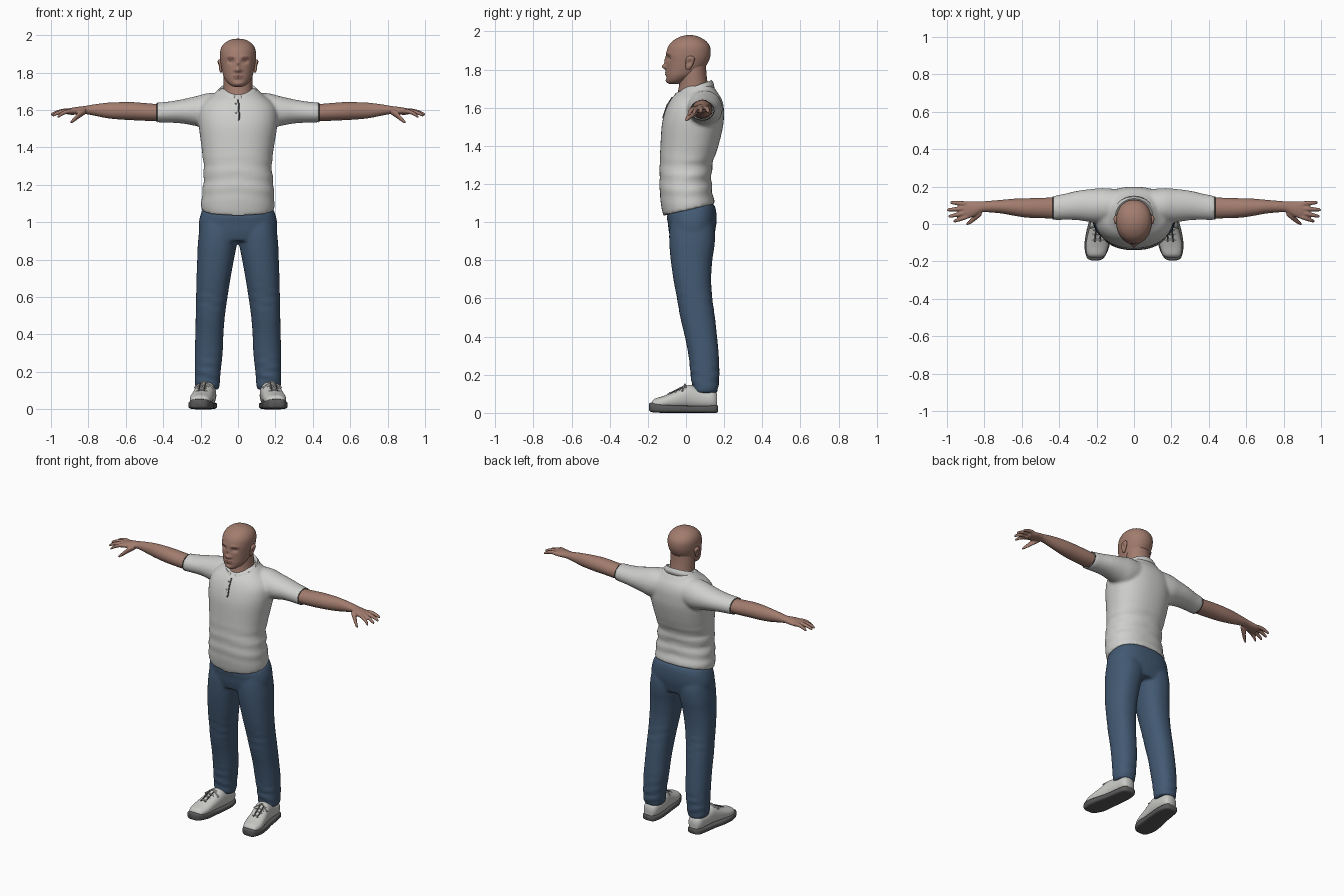
import bpy, bmesh, math
from mathutils import Vector

COLOURS = {
    "skin": (0.36, 0.20, 0.155), "lip": (0.26, 0.12, 0.10), "eye_dark": (0.05, 0.03, 0.025),
    "shirt_grey": (0.62, 0.62, 0.61), "seam_dark": (0.10, 0.10, 0.10), "denim": (0.055, 0.10, 0.17),
    "shoe_white": (0.58, 0.58, 0.56), "sole_grey": (0.10, 0.10, 0.10)}
MATS = {}
for key, rgb in COLOURS.items():
    MATS[key] = bpy.data.materials.new(key)
    MATS[key].diffuse_color = (*rgb, 1)


def catmull(rows, steps):
    """Smoothly interpolate rows of numbers."""
    rows = [tuple(r) + (0,) * (6 - len(r)) for r in rows]
    out = []
    for i in range(len(rows) - 1):
        q = [rows[max(i - 1, 0)], rows[i], rows[i + 1], rows[min(i + 2, len(rows) - 1)]]
        for s in range(steps):
            t = s / steps
            out.append([0.5 * (2 * b + (c - a) * t + (2 * a - 5 * b + 4 * c - d) * t * t
                               + (3 * b - a - 3 * c + d) * t ** 3) for a, b, c, d in zip(*q)])
    return out + [list(rows[-1])]


def loft(bm, axis, rows, n=32, p=2.0, steps=4, mirror=False):
    """Rows: (position, lo1, hi1, lo2, hi2, tilt) of superellipse sections along an axis."""
    for sign in ((1, -1) if mirror else (1,)):
        rings = []
        for t, a0, a1, b0, b1, tilt in catmull(rows, steps):
            ring = []
            for k in range(n):
                w = 2 * math.pi * k / n
                c, s = math.cos(w), math.sin(w)
                da = (a1 - a0) / 2 * math.copysign(abs(c) ** (2 / p), c)
                db = (b1 - b0) / 2 * math.copysign(abs(s) ** (2 / p), s)
                a, b, h = (a0 + a1) / 2 + da, (b0 + b1) / 2 + db, t + tilt * db
                co = {"z": (a, b, h), "x": (h, a, b), "y": (a, h, b)}[axis]
                ring.append(bm.verts.new((co[0] * sign, co[1], co[2])))
            rings.append(ring)
        for r0, r1 in zip(rings, rings[1:]):
            for k in range(n):
                bm.faces.new((r0[k], r0[(k + 1) % n], r1[(k + 1) % n], r1[k]))
        bm.faces.new(rings[0])
        bm.faces.new(rings[-1])


def finish(bm, name, mats, voxel=0, smooth=0, angle=60):
    bmesh.ops.recalc_face_normals(bm, faces=bm.faces)
    me = bpy.data.meshes.new(name)
    bm.to_mesh(me)
    bm.free()
    ob = bpy.data.objects.new(name, me)
    bpy.context.collection.objects.link(ob)
    for m in mats:
        me.materials.append(MATS[m])
    if voxel:
        r = ob.modifiers.new("merge", 'REMESH')
        r.mode, r.voxel_size, r.use_smooth_shade = 'VOXEL', voxel, True
        s = ob.modifiers.new("soften", 'SMOOTH')
        s.factor, s.iterations = 0.5, smooth
    else:
        bpy.ops.object.select_all(action='DESELECT')
        ob.select_set(True)
        bpy.context.view_layer.objects.active = ob
        bpy.ops.object.shade_smooth_by_angle(angle=math.radians(angle))
    return ob


def ball(bm, centre, size):
    vs = bmesh.ops.create_uvsphere(bm, u_segments=16, v_segments=10, radius=1)["verts"]
    for v in vs:
        v.co = Vector([c + s * q for c, s, q in zip(centre, size, v.co)])


def tube(name, paths, radius, mat):
    cu = bpy.data.curves.new(name, 'CURVE')
    cu.dimensions, cu.bevel_depth, cu.bevel_resolution = '3D', radius, 2
    cu.use_fill_caps = True
    for pts in paths:
        sp = cu.splines.new('POLY')
        sp.points.add(len(pts) - 1)
        for q, co in zip(sp.points, pts):
            q.co = (*co, 1)
    cu.materials.append(MATS[mat])
    ob = bpy.data.objects.new(name, cu)
    bpy.context.collection.objects.link(ob)


# Shirt: torso and sleeves merged, with soft folds at the waist
bm = bmesh.new()
loft(bm, "z", [(1.065, -.193, .193, -.118, .150, .23), (1.10, -.198, .196, -.128, .146, .2),
               (1.15, -.192, .192, -.136, .137, .1), (1.20, -.186, .190, -.139, .134),
               (1.30, -.184, .180, -.138, .138), (1.40, -.195, .192, -.134, .170),
               (1.50, -.208, .208, -.128, .194), (1.56, -.212, .212, -.116, .199),
               (1.61, -.205, .205, -.098, .197), (1.65, -.175, .175, -.075, .185),
               (1.68, -.135, .135, -.045, .165), (1.715, -.10, .10, -.005, .142)], n=48, p=2.25)
loft(bm, "x", [(.08, .01, .185, 1.51, 1.69), (.16, .005, .192, 1.50, 1.69), (.22, .008, .188, 1.513, 1.675),
               (.30, .020, .178, 1.528, 1.657), (.37, .022, .162, 1.532, 1.645),
               (.432, .020, .150, 1.532, 1.640)], mirror=True)
for v in bm.verts:
    if abs(v.co.x) < .23 and 1.09 < v.co.z < 1.38:
        fade = math.sin((v.co.z - 1.09) / .29 * math.pi) * (1 if v.co.y > 0 else .5)
        wave = math.sin(v.co.z * 75 + 9 * abs(v.co.x) + 3 * v.co.x)
        v.co.xy *= 1 + .035 * fade * wave
finish(bm, "shirt", ["shirt_grey"], .009, 5)

# Collar: folded band, open at the front with two points
bm = bmesh.new()
cols, N = [], 40
for i in range(N + 1):
    w = math.radians(10 + 340 * i / N)
    s, f = math.sin(w), (1 + math.cos(w)) / 2      # f = 1 at the front
    top = 1.742 - .068 * f
    drop = .035 + .012 * f ** 6
    prof = [(.085, .085, top - .03), (.092, .090, top - .004), (.099, .095, top),
            (.110, .102, top - .014), (.122 + .03 * f ** 8, .106 + .012 * f ** 4, top - drop)]
    cols.append([bm.verts.new((a * s, .040 - b * math.cos(w), z)) for a, b, z in prof])
for c0, c1 in zip(cols, cols[1:]):
    for k in range(4):
        bm.faces.new((c0[k], c0[k + 1], c1[k + 1], c1[k]))
collar = finish(bm, "collar", ["shirt_grey"])
sol = collar.modifiers.new("thickness", 'SOLIDIFY')
sol.thickness, sol.offset = .006, 0

# Placket line and buttons, sleeve and hem seams
tube("placket_seam", [[(.002, -.072, 1.655), (.004, -.100, 1.61), (.007, -.117, 1.56), (.002, -.120, 1.545)]],
     .004, "seam_dark")
bm = bmesh.new()
for z, y in ((1.635, -.086), (1.585, -.108)):
    ball(bm, (-.010, y, z), (.005, .004, .005))
finish(bm, "buttons", ["shoe_white"])
tube("sleeve_seams", [[(s * .432, .085 + .0615 * math.cos(a), 1.586 + .0505 * math.sin(a))
                       for a in [k * math.pi / 16 for k in range(33)]] for s in (1, -1)], .0025, "seam_dark")

# Trousers: hips and legs merged
bm = bmesh.new()
loft(bm, "z", [(.90, -.19, .19, -.078, .140), (.95, -.208, .208, -.090, .152), (1.0, -.209, .209, -.096, .160),
               (1.04, -.200, .200, -.100, .158, .15), (1.07, -.188, .188, -.100, .146, .23)], n=48, p=2.4)
loft(bm, "z", [(.105, .105, .222, .040, .162), (.13, .098, .230, .034, .168), (.20, .093, .231, .025, .174),
               (.30, .082, .231, .013, .172), (.40, .078, .228, -.006, .163), (.50, .070, .226, -.030, .152),
               (.60, .056, .224, -.047, .138), (.70, .040, .222, -.066, .132), (.80, .022, .218, -.080, .138),
               (.88, .006, .215, -.087, .150), (.95, -.005, .208, -.088, .152), (1.0, .01, .20, -.08, .14)],
     n=36, p=2.25, mirror=True)
for v in bm.verts:                                  # creases at the cuffs and knees
    f = math.exp(-((v.co.z - .18) / .09) ** 2) + .5 * math.exp(-((v.co.z - .58) / .07) ** 2)
    v.co.y += .004 * f * math.sin(v.co.z * 110 + v.co.x * 25)
finish(bm, "trousers", ["denim"], .009, 4)

# Arms with palms, fingers and thumbs
bm = bmesh.new()
loft(bm, "x", [(.38, .030, .140, 1.542, 1.630), (.46, .030, .141, 1.541, 1.634), (.56, .033, .138, 1.545, 1.642),
               (.63, .042, .136, 1.549, 1.642), (.70, .055, .130, 1.556, 1.639), (.77, .062, .124, 1.570, 1.630),
               (.815, .062, .121, 1.578, 1.622), (.85, .042, .122, 1.576, 1.618), (.89, .030, .122, 1.574, 1.612),
               (.915, .038, .115, 1.577, 1.605)], n=24, mirror=True)
for x, y, z, y0 in ((.982, .115, 1.578, .108), (1.0, .075, 1.575, .086), (.992, .040, 1.570, .063), (.965, .014, 1.562, .042)):
    rows = []
    for t, r in ((0, .0125), (.35, .0125), (.7, .011), (.93, .009), (1, .005)):
        cx, cy, cz = .885 + (x - .885) * t, y0 + (y - y0) * t, 1.594 + (z - 1.594) * t + .010 * math.sin(t * 3.14)
        rows.append((cx, cy - r, cy + r, cz - r, cz + r))
    loft(bm, "x", rows, n=12, mirror=True)
loft(bm, "x", [(.815, .045, .085, 1.578, 1.610), (.845, .020, .062, 1.558, 1.598), (.868, .004, .034, 1.542, 1.572),
               (.888, -.006, .014, 1.529, 1.550), (.896, -.006, .006, 1.528, 1.540)], n=14, mirror=True)
finish(bm, "arms_and_hands", ["skin"], .005, 2)

# Neck
bm = bmesh.new()
loft(bm, "z", [(1.62, -.09, .09, -.060, .13), (1.67, -.083, .083, -.046, .125), (1.72, -.078, .078, -.036, .115),
               (1.77, -.077, .077, -.034, .108), (1.82, -.075, .075, -.03, .105)])
finish(bm, "neck", ["skin"])

# Head: smooth loft with a face shaped by soft pushes (x, z, width, height, push)
bm = bmesh.new()
loft(bm, "z", [(1.724, -.018, .018, -.080, -.045), (1.730, -.036, .036, -.094, -.025), (1.745, -.055, .055, -.102, .01),
               (1.77, -.073, .073, -.104, .055), (1.80, -.083, .083, -.104, .090), (1.84, -.091, .091, -.104, .117),
               (1.88, -.096, .096, -.104, .129), (1.92, -.094, .094, -.094, .126), (1.95, -.079, .079, -.070, .105),
               (1.97, -.053, .053, -.037, .072), (1.979, -.026, .026, -.008, .044), (1.981, -.006, .006, .010, .024)],
     n=96, p=2.1, steps=6)
PUSH = [(0, 1.815, .013, .013, -.023), (0, 1.845, .009, .020, -.010), (.017, 1.812, .008, .007, -.007),
        (.038, 1.860, .017, .011, .014), (.035, 1.885, .025, .008, -.005), (0, 1.779, .024, .010, -.008),
        (0, 1.779, .022, .003, .005), (0, 1.738, .024, .012, -.006), (0, 1.760, .020, .005, .003)]
for v in bm.verts:
    if v.co.y < 0:
        x, z = abs(v.co.x), v.co.z
        v.co.y += sum(d * math.exp(-((x - px) / sx) ** 2 - ((z - pz) / sz) ** 2) for px, pz, sx, sz, d in PUSH)
for f in bm.faces:
    c = f.calc_center_median()
    if c.y < -.05 and (c.x / .027) ** 2 + ((c.z - 1.779) / .008) ** 2 < 1:
        f.material_index = 1
    elif c.y < -.05 and abs(abs(c.x) - .040) < .019 and abs(c.z - 1.882 + .25 * abs(abs(c.x) - .04)) < .004:
        f.material_index = 1
finish(bm, "head", ["skin", "lip"])

# Eyes and ears
bm = bmesh.new()
for s in (1, -1):
    ball(bm, (s * .038, -.070, 1.860), (.014, .013, .006))
finish(bm, "eyes", ["eye_dark"])
bm = bmesh.new()
loft(bm, "z", [(1.800, .086, .094, .004, .018), (1.808, .084, .099, -.002, .026), (1.83, .084, .106, -.002, .038),
               (1.855, .084, .110, 0, .046), (1.866, .086, .107, .006, .042), (1.871, .09, .10, .015, .032)],
     n=20, mirror=True)
for v in bm.verts:                                  # hollow of each ear
    v.co.x -= math.copysign(.012, v.co.x) * math.exp(-((v.co.y - .018) / .011) ** 2 - ((v.co.z - 1.838) / .015) ** 2) \
        * (abs(v.co.x) > .095)
finish(bm, "ears", ["skin"])

# Shoes: white uppers on dark soles, toes turned slightly outward
bm = bmesh.new()
loft(bm, "y", [(-.180, .175, .235, .025, .055), (-.165, .155, .250, .02, .074), (-.12, .138, .258, .02, .088),
               (-.06, .130, .248, .02, .112), (0, .122, .234, .02, .142), (.03, .118, .228, .02, .146),
               (.09, .116, .220, .02, .125), (.14, .120, .215, .02, .120), (.163, .135, .20, .025, .10)],
     n=32, p=2.3, mirror=True)
finish(bm, "shoe_uppers", ["shoe_white"])
bm = bmesh.new()
loft(bm, "y", [(-.194, .185, .230, .014, .048), (-.180, .160, .252, .004, .054), (-.12, .132, .265, 0, .046),
               (-.05, .125, .257, 0, .040), (.02, .117, .240, 0, .038), (.10, .112, .228, 0, .038),
               (.155, .124, .214, 0, .040), (.169, .145, .195, .006, .036)], n=32, p=4, mirror=True)
finish(bm, "shoe_soles", ["sole_grey"])

# Laces and dark tongue openings
lace, gap = [], []
for s in (1, -1):
    for k in range(4):
        y, z, x = -.085 + .026 * k, .104 + .0125 * k, .194 - .004 * k
        lace.append([(s * (x + d), y + .006 * (k % 2), z - 11 * d * d) for d in (-.032, -.016, 0, .016, .032)])
    lace.append([(s * (.183 + d), -.005 - abs(d) * .3, .150 - abs(d) * .7) for d in (-.05, -.025, 0, .025, .05)])
    gap += [[(s * (.196 + d), -.095, .097), (s * (.187 + d), -.01, .139)] for d in (-.014, .014)]
tube("laces", lace, .0045, "shoe_white")
tube("tongue_gaps", gap, .004, "seam_dark")
